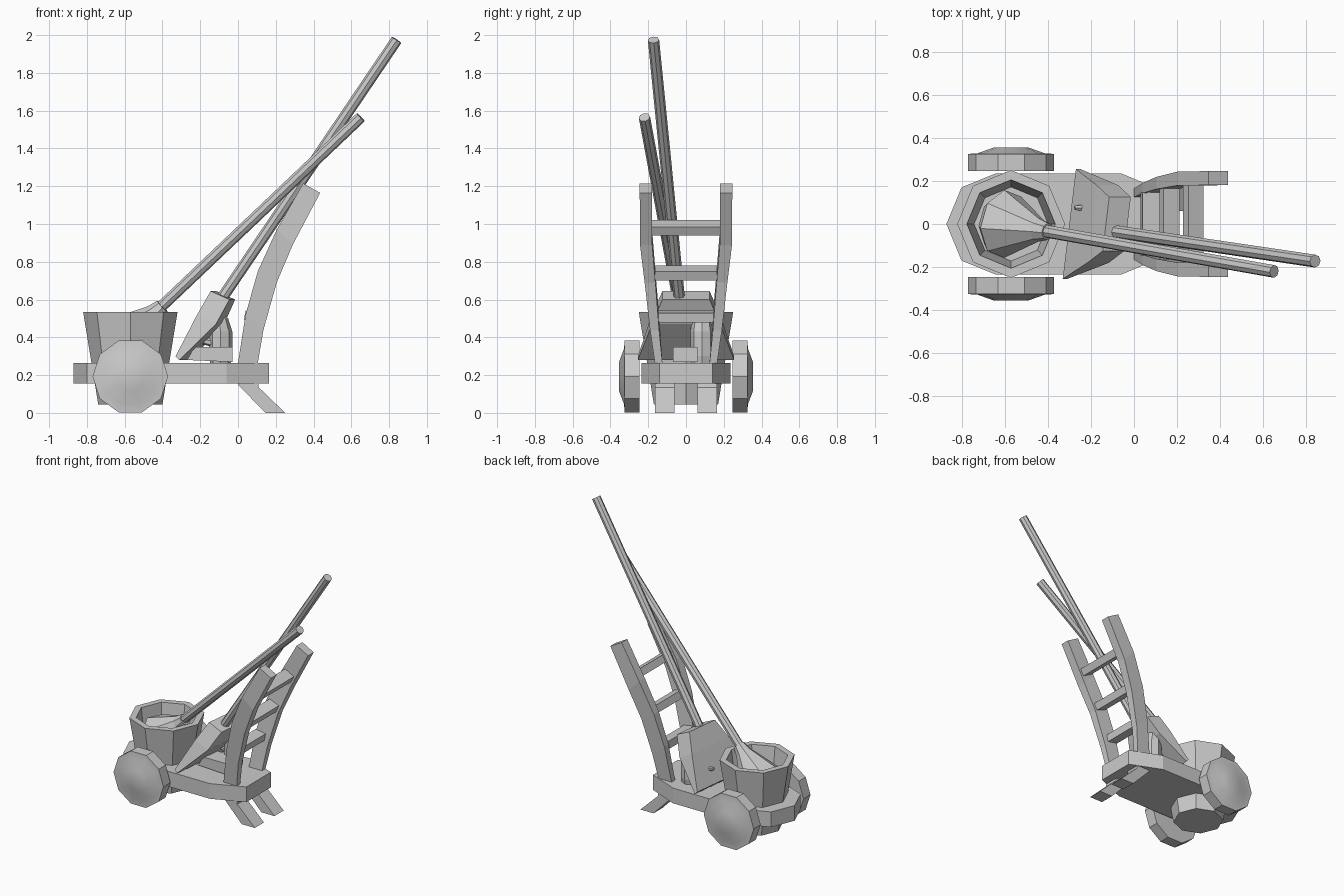
import bpy, bmesh, math
from mathutils import Vector

if "Cube" in bpy.data.objects:
    bpy.data.objects.remove(bpy.data.objects["Cube"])


def loft(name, rings, cap=True, closed=False):
    """Skin a list of equally sized vertex rings."""
    bm = bmesh.new()
    vs = [[bm.verts.new(p) for p in r] for r in rings]
    n = len(rings[0])
    pairs = list(zip(vs, vs[1:])) + ([(vs[-1], vs[0])] if closed else [])
    for a, b in pairs:
        for i in range(n):
            j = (i + 1) % n
            bm.faces.new((a[i], a[j], b[j], b[i]))
    if cap and not closed:
        bm.faces.new(vs[0][::-1])
        bm.faces.new(vs[-1])
    bmesh.ops.recalc_face_normals(bm, faces=bm.faces)
    me = bpy.data.meshes.new(name)
    bm.to_mesh(me)
    bm.free()
    ob = bpy.data.objects.new(name, me)
    bpy.context.collection.objects.link(ob)
    return ob


def ring(c, axis, r, n):
    """Regular polygon around an axis; the first vertex lies near +x."""
    axis = Vector(axis).normalized()
    u = Vector((1, 0, 0))
    u = (u - axis * u.dot(axis)).normalized()
    v = axis.cross(u)
    return [Vector(c) + r * (math.cos(2 * math.pi * i / n) * u + math.sin(2 * math.pi * i / n) * v)
            for i in range(n)]


def rod(name, a, b, r1, r2, n=8):
    d = Vector(b) - Vector(a)
    return loft(name, [ring(a, d, r1, n), ring(b, d, r2, n)])


def box(name, x0, x1, y0, y1, z0, z1):
    return loft(name, [[(x0, y0, z), (x1, y0, z), (x1, y1, z), (x0, y1, z)] for z in (z0, z1)])


# Cart platform with rounded nose and tapered tail
half = [(-0.87, 0.0), (-0.80, 0.17), (-0.64, 0.235), (-0.06, 0.235), (0.165, 0.14)]
outline = half + [(x, -y) for x, y in half[:0:-1]]
loft("platform", [[(x, y, z) for x, y in outline] for z in (0.155, 0.265)])

# Octagonal bucket with open top
prof = [(0.17, 0.045), (0.25, 0.535), (0.205, 0.535), (0.15, 0.09)]
loft("bucket", [ring((-0.57, 0, z), (0, 0, 1), r, 8) for r, z in prof])

# Wheels with domed hubs, rails and feet on both sides
left = [(0.0, 0.20), (0.0, 0.265), (0.04, 0.52), (0.105, 0.75), (0.205, 0.97), (0.345, 1.215)]
right = [(0.105, 0.20), (0.105, 0.265), (0.135, 0.44), (0.205, 0.69), (0.29, 0.89), (0.435, 1.165)]


def rail_y(z):
    t = min(1, (z - 0.265) / (0.94 - 0.265))
    return 0.125 + 0.055 * t, 0.165 + 0.08 * t


for s, side in ((-1, "front"), (1, "back")):
    wheel = loft(side + "_wheel", [ring((-0.57, s * y, 0.193), (0, 1, 0), r, 10)
                 for y, r in ((0.245, 0.2), (0.325, 0.2), (0.328, 0.155), (0.355, 0.08))])
    bpy.ops.object.select_all(action='DESELECT')
    wheel.select_set(True)
    bpy.context.view_layer.objects.active = wheel
    bpy.ops.object.shade_smooth_by_angle(angle=math.radians(35))

    rings = []
    for (xa, za), (xb, zb) in zip(left, right):
        i, o = rail_y((za + zb) / 2)
        rings.append([(xa, s * i, za), (xb, s * i, zb), (xb, s * o, zb), (xa, s * o, za)])
    loft(side + "_rail", rings)

    foot = [(0.0, 0.165), (0.105, 0.165), (0.11, 0.135), (0.25, 0.0), (0.145, 0.0), (0.0, 0.15)]
    loft(side + "_foot", [[(x, s * y, z) for x, z in foot] for y in (0.06, 0.165)])

# Ladder rungs between the rails
for k, (x, z, w, tilt) in enumerate(((0.075, 0.51, 0.145, 10), (0.165, 0.74, 0.165, 22), (0.275, 0.98, 0.19, 28))):
    a = math.radians(tilt)
    ux, uz = Vector((math.cos(a), 0, -math.sin(a))), Vector((math.sin(a), 0, math.cos(a)))
    loft("rung_%d" % (k + 1), [[Vector((x, y, z)) + ux * p * 0.04 + uz * q * 0.026
         for p, q in ((-1, -1), (1, -1), (1, 1), (-1, 1))] for y in (-w, w)])

# Mop standing in the bucket
rod("mop_handle", (-0.43, -0.03, 0.54), (0.65, -0.22, 1.565), 0.03, 0.03)
d = Vector((1.08, -0.19, 1.025)).normalized()
tip = Vector((-0.40, -0.035, 0.565))
loft("mop_head", [ring(tip - d * t, d, r, 8) for t, r in ((0, 0.04), (0.06, 0.055), (0.28, 0.16), (0.33, 0.12))])

# Broom leaning on the rails
rod("broom_handle", (-0.09, -0.035, 0.60), (0.84, -0.172, 1.975), 0.03, 0.03)


def slab(xa, za, xb, zb, w):
    k = 0.12
    return [(xa - k * w, -w, za), (xb - k * w, -w, zb), (xb + k * w, w, zb), (xa + k * w, w, za)]


loft("broom_head", [slab(-0.13, 0.645, -0.03, 0.60, 0.125), slab(-0.195, 0.52, -0.095, 0.47, 0.18)])
loft("broom_bristles", [slab(-0.195, 0.52, -0.095, 0.47, 0.18), slab(-0.30, 0.30, -0.28, 0.28, 0.255)])

# Small bottle with nozzle and a cleaning block behind the broom
loft("bottle", [ring((-0.092 + dx, 0.085, z), (0, 0, 1), r, 8) for r, z, dx in
     ((0.055, 0.265, 0), (0.062, 0.30, 0), (0.062, 0.43, 0), (0.05, 0.50, -0.01), (0.028, 0.53, -0.02))])
rod("bottle_nozzle", (-0.13, 0.078, 0.37), (-0.275, 0.075, 0.40), 0.022, 0.012, 6)
block = [(-0.27, 0.28), (-0.03, 0.27), (-0.03, 0.35), (-0.23, 0.35)]
loft("cleaning_block", [[(x, y, z) for x, z in block] for y in (-0.07, 0.06)])
